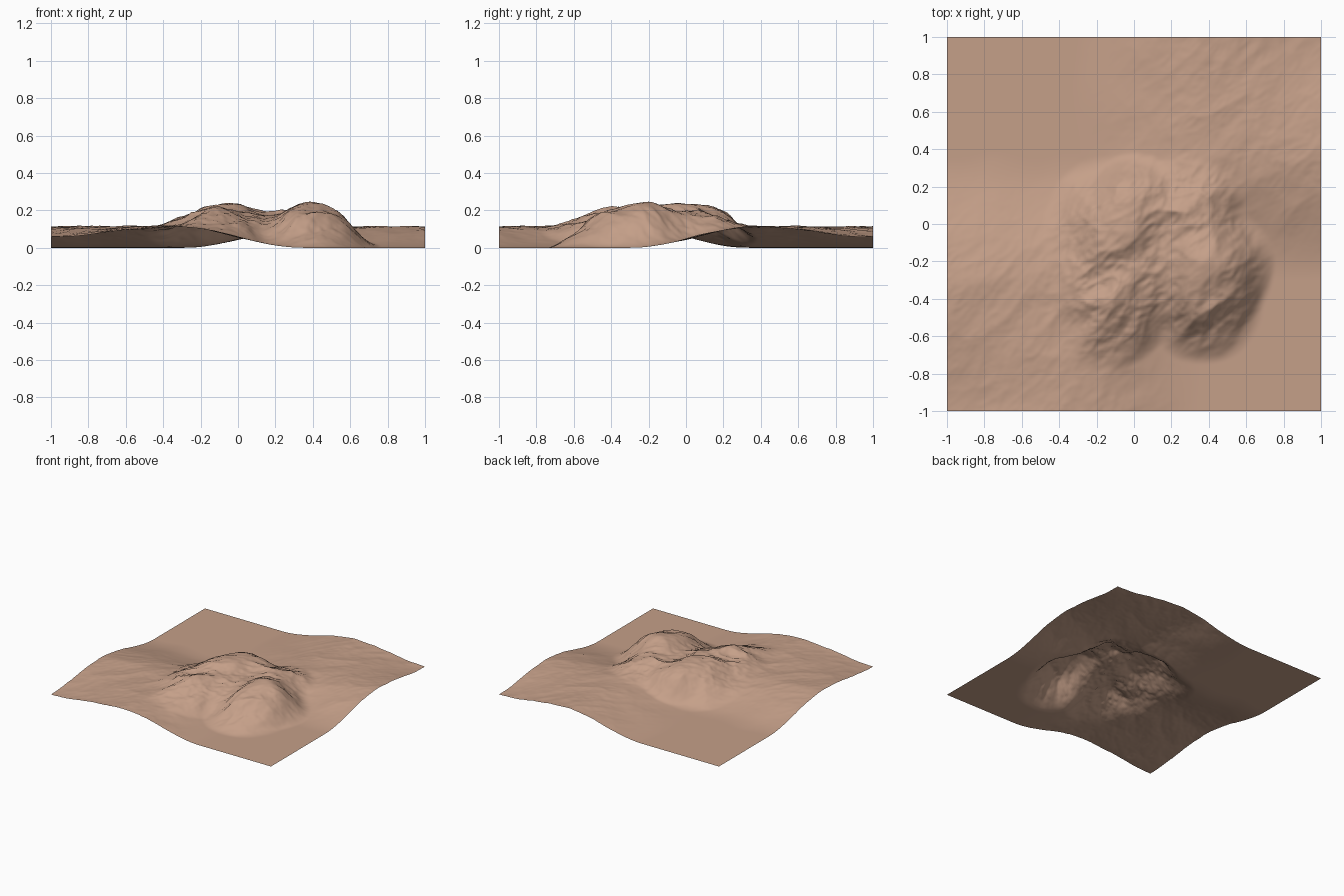
import bpy, bmesh, math
from mathutils import Vector, noise

cube = bpy.data.objects.get("Cube")
if cube:
    bpy.data.objects.remove(cube, do_unlink=True)

# Hills that merge into the central massif: x, y, radius, strength
HILLS = [
    (-0.05, -0.05, 0.45, 0.93),   # north-west summit
    (0.37, -0.24, 0.38, 0.95),    # south-east summit
    (-0.02, 0.15, 0.25, 0.6),     # north shoulder
    (0.3, 0.08, 0.3, 0.6),        # north-east spur
    (-0.1, -0.42, 0.35, 0.7),     # south-west spur
    (0.38, -0.45, 0.32, 0.55),    # south spur
]
PEAK = 0.25
SWELL = 0.115


def smooth(t):
    t = min(max(t, 0), 1)
    return t * t * (3 - 2 * t)


def swell(x, y):
    """Broad rise along one diagonal, leaving two opposite corners flat."""
    north_west = smooth(max(x + 0.3, 0.35 - y) / 0.7)
    south_east = smooth(max(y + 0.3, 0.35 - x) / 0.7)
    dip = sum(math.exp(-((x - c) ** 2 + (y - c) ** 2) / 0.15) for c in (-1, 1))
    return SWELL * north_west * south_east * (1 - 0.52 * dip)


def massif(x, y):
    """Union of the hills, between 0 and 1."""
    rest = 1
    for cx, cy, radius, strength in HILLS:
        rest *= 1 - strength * smooth(1 - math.hypot(x - cx, y - cy) / radius)
    return 1 - rest


def ridges(x, y, scale):
    """Sharp-crested folds stretched along the rising diagonal."""
    p = Vector(((x + y) * 0.45, (x - y) * 0.8, 0.3)) * scale
    total, size = 0, 1
    for octave in range(4):
        total += size * (0.35 - abs(noise.noise(p)))
        p = p * 2.1 + Vector((3.7, 1.3, 0))
        size *= 0.5
    return total


def height(x, y):
    warp = noise.noise_vector(Vector((x * 3, y * 3, 5))) * 0.06
    inside = smooth((1 - max(abs(x), abs(y))) / 0.3)
    wx, wy = x + warp.x * inside, y + warp.y * inside
    base, mound = swell(wx, wy), massif(wx, wy)
    z = base + (PEAK - base) * mound
    rough = 0.1 * base + 0.14 * mound * (1.05 - mound)
    z += rough * ridges(x, y, 5)
    return max(z, 0)


# Terrain sheet
bm = bmesh.new()
bmesh.ops.create_grid(bm, x_segments=200, y_segments=200, size=1)
for v in bm.verts:
    v.co.z = height(v.co.x, v.co.y)
for f in bm.faces:
    f.smooth = True
mesh = bpy.data.meshes.new("mountain_terrain")
bm.to_mesh(mesh)
bm.free()
terrain = bpy.data.objects.new("mountain_terrain", mesh)
bpy.context.collection.objects.link(terrain)

# Earth colour
earth = bpy.data.materials.new("sandy_brown_earth")
earth.use_nodes = True
colour = (0.56, 0.35, 0.25, 1)
earth.diffuse_color = colour
shader = earth.node_tree.nodes["Principled BSDF"]
shader.inputs["Base Color"].default_value = colour
shader.inputs["Roughness"].default_value = 0.9
mesh.materials.append(earth)
